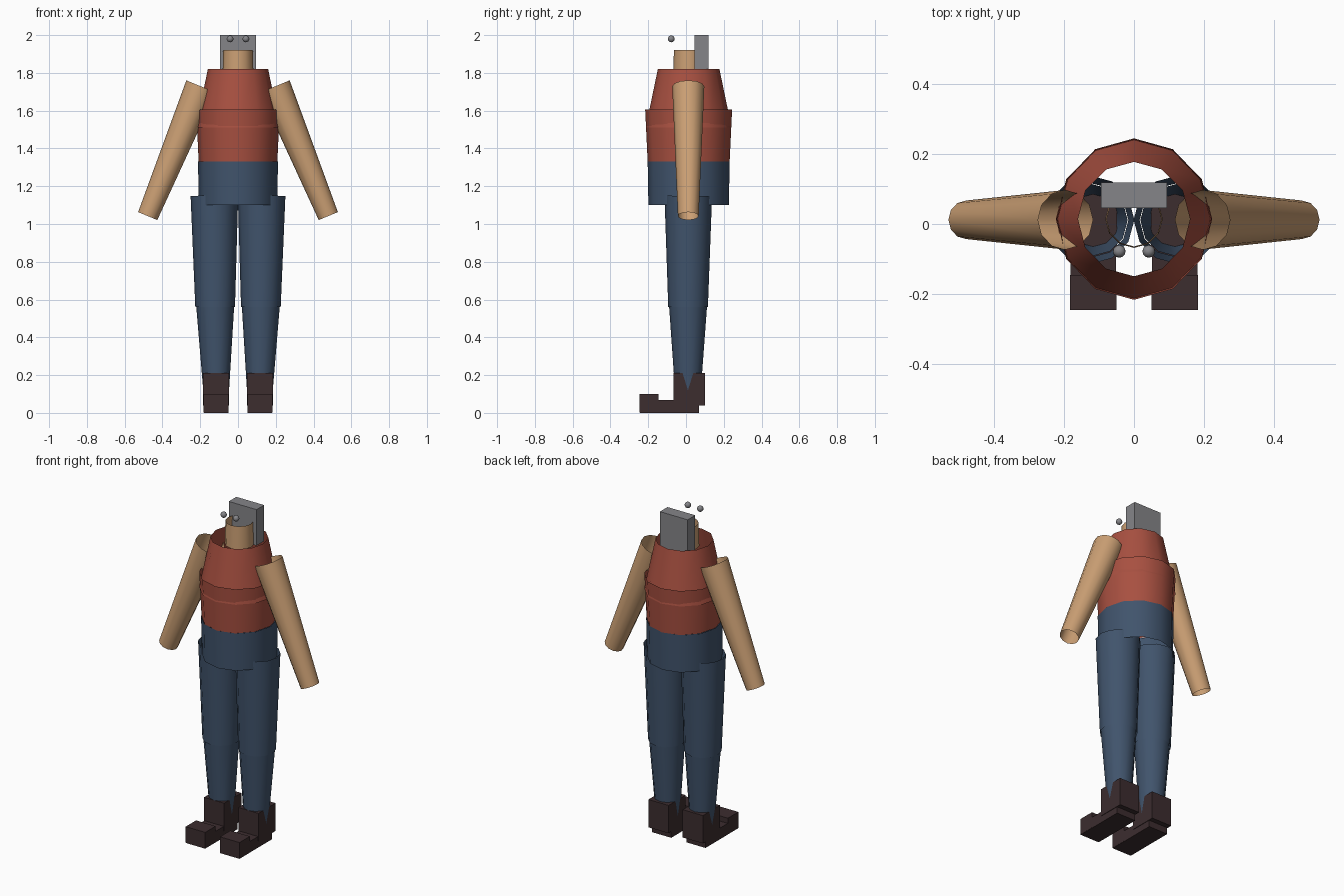
import bpy, bmesh, math
from mathutils import Vector

if "Cube" in bpy.data.objects:
    bpy.data.objects.remove(bpy.data.objects["Cube"])


def material(name, rgb):
    m = bpy.data.materials.new(name)
    m.diffuse_color = (*rgb, 1)
    m.use_nodes = True
    m.node_tree.nodes["Principled BSDF"].inputs["Base Color"].default_value = m.diffuse_color
    return m


SKIN = material("skin tan", (0.60, 0.35, 0.175))
RED = material("shirt red", (0.39, 0.08, 0.052))
BLUE = material("trouser blue", (0.052, 0.088, 0.15))
BROWN = material("boot brown", (0.045, 0.026, 0.028))
GREY = material("head grey", (0.235, 0.235, 0.25))


def finish(name, bm, mat, smooth=False):
    me = bpy.data.meshes.new(name)
    bm.to_mesh(me)
    bm.free()
    ob = bpy.data.objects.new(name, me)
    bpy.context.collection.objects.link(ob)
    me.materials.append(mat)
    if smooth:
        bpy.ops.object.select_all(action='DESELECT')
        ob.select_set(True)
        bpy.context.view_layer.objects.active = ob
        bpy.ops.object.shade_smooth_by_angle(angle=math.radians(40))
    return ob


def tube(name, bottom, top, r_bottom, r_top, mat, x_scale=1.0, sides=12):
    """Open tapered tube between two points."""
    a, b = Vector(bottom), Vector(top)
    axis = (b - a).normalized()
    v = Vector((0, 1, 0))
    v = (v - axis * v.dot(axis)).normalized()
    u = v.cross(axis)
    bm = bmesh.new()
    rings = []
    for c, r in ((a, r_bottom), (b, r_top)):
        rings.append([bm.verts.new(c + u * (r * x_scale * math.cos(t)) + v * (r * math.sin(t)))
                      for t in (2 * math.pi * i / sides for i in range(sides))])
    for i in range(sides):
        j = (i + 1) % sides
        bm.faces.new((rings[0][i], rings[0][j], rings[1][j], rings[1][i]))
    return finish(name, bm, mat, True)


def box(name, lo, hi, mat):
    bm = bmesh.new()
    bmesh.ops.create_cube(bm, size=1)
    for v in bm.verts:
        v.co = [(l + h) / 2 + c * (h - l) for l, h, c in zip(lo, hi, v.co)]
    return finish(name, bm, mat)


CY = 0.014  # depth of the body axis

# Torso
tube("chest", (0, CY, 1.51), (0, CY, 1.82), 0.2275, 0.163, RED, 0.98)
tube("waist", (0, CY, 1.33), (0, CY, 1.605), 0.217, 0.23, RED, 0.96)
tube("hips", (0, CY, 1.10), (0, CY, 1.33), 0.213, 0.217, BLUE, 0.975)

# Neck and head
tube("neck", (0, CY, 1.78), (0, CY, 1.92), 0.082, 0.078, SKIN)
box("head", (-0.094, 0.045, 1.78), (0.094, 0.118, 2.0), GREY)

for side, s in (("left", 1), ("right", -1)):
    # Eyes
    bm = bmesh.new()
    bmesh.ops.create_uvsphere(bm, u_segments=12, v_segments=8, radius=0.018)
    bmesh.ops.translate(bm, verts=bm.verts, vec=(s * 0.042, -0.078, 1.98))
    finish(side + "_eye", bm, GREY, True)

    # Arms
    tube(side + "_arm", (s * 0.478, 0.012, 1.042), (s * 0.195, 0.012, 1.728), 0.055, 0.085, SKIN)

    # Legs
    tube(side + "_thigh", (s * 0.121, 0.011, 0.56), (s * 0.125, 0.012, 1.15), 0.105, 0.126, BLUE)
    tube(side + "_shin", (s * 0.115, 0.01, 0.06), (s * 0.121, 0.011, 0.60), 0.064, 0.103, BLUE)

    # Boots
    for part, y0, y1, z0, z1, w in (("boot_shaft", -0.065, 0.10, 0.04, 0.21, 0.068),
                                    ("boot_sole", -0.244, 0.07, 0.0, 0.068, 0.065),
                                    ("boot_toe", -0.245, -0.145, 0.002, 0.10, 0.066)):
        x = s * 0.116
        box(side + "_" + part, (x - w, y0, z0), (x + w, y1, z1), BROWN)
